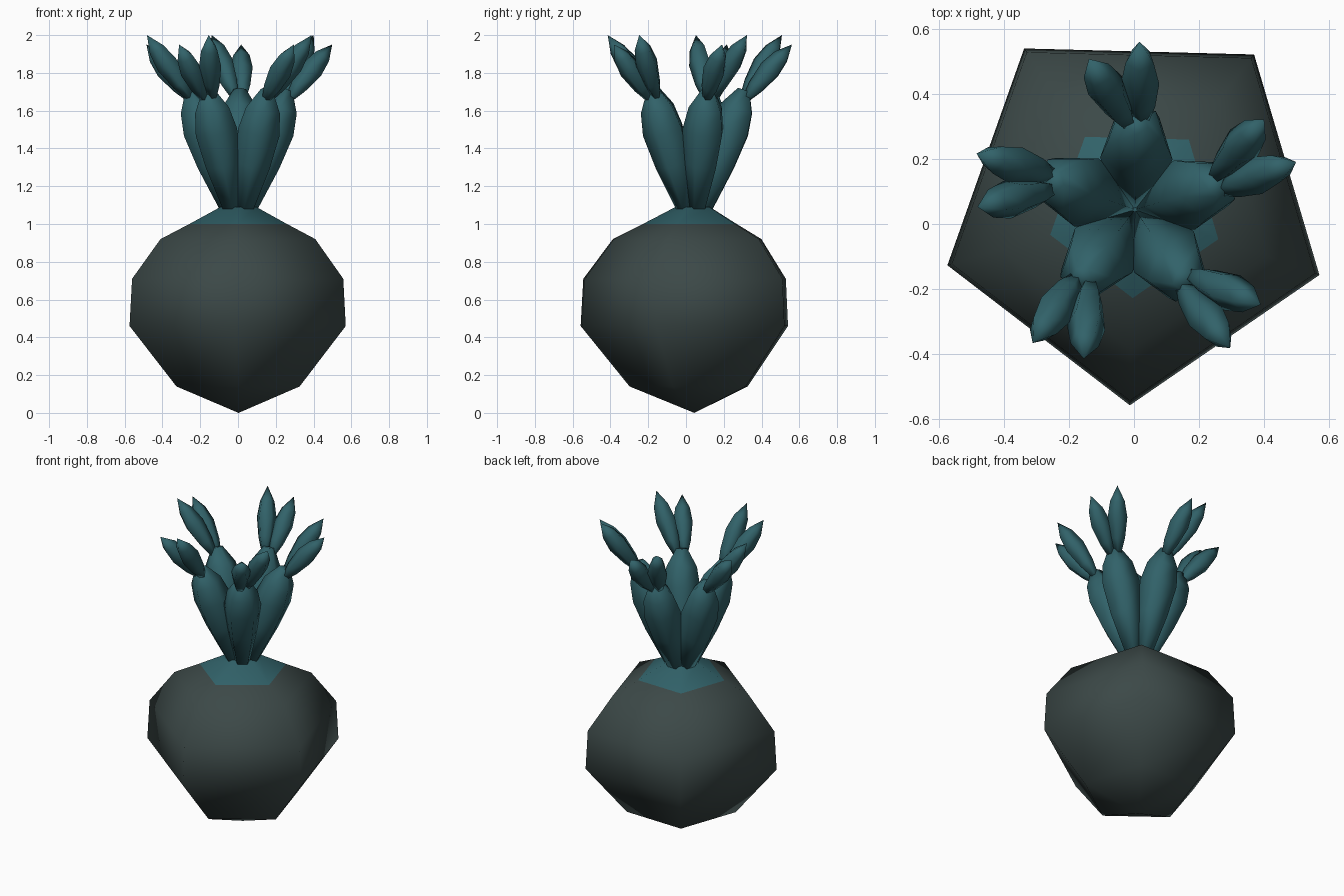
import bpy, bmesh, math
from mathutils import Vector

cube = bpy.data.objects.get("Cube")
if cube:
    bpy.data.objects.remove(cube)


def make_material(name, colour):
    m = bpy.data.materials.new(name)
    m.use_nodes = True
    m.diffuse_color = (*colour, 1)
    m.node_tree.nodes["Principled BSDF"].inputs["Base Color"].default_value = (*colour, 1)
    return m


SKIN = make_material("dark slate", (0.045, 0.066, 0.064))
LEAF = make_material("teal leaf", (0.031, 0.122, 0.142))
CENTRE = Vector((0.003, 0.044, 0))
SIDES = 5


def polar(radius, degrees, z):
    a = math.radians(degrees)
    return CENTRE + Vector((radius * math.cos(a), radius * math.sin(a), z))


def loft(name, start, end, profile, out, turn, materials):
    """Five-sided body along start-end; profile holds (fraction, radius)."""
    axis = (end - start).normalized()
    u = (out - axis * out.dot(axis)).normalized()
    v = axis.cross(u)
    bm = bmesh.new()
    rings = []
    for t, r in profile:
        c = start.lerp(end, t)
        if r == 0:
            rings.append([bm.verts.new(c)] * SIDES)
            continue
        angles = [math.radians(turn) + math.tau * k / SIDES for k in range(SIDES)]
        rings.append([bm.verts.new(c + r * (u * math.cos(a) + v * math.sin(a))) for a in angles])
    for low, high in zip(rings, rings[1:]):
        for k in range(SIDES):
            n = (k + 1) % SIDES
            corners = dict.fromkeys((low[k], low[n], high[n], high[k]))
            bm.faces.new(list(corners))
    for ring in (rings[0], rings[-1]):
        if ring[0] is not ring[1]:
            bm.faces.new(ring)
    bmesh.ops.recalc_face_normals(bm, faces=bm.faces)
    for f in bm.faces:
        f.smooth = True
    mesh = bpy.data.meshes.new(name)
    bm.to_mesh(mesh)
    bm.free()
    for m in materials:
        mesh.materials.append(m)
    obj = bpy.data.objects.new(name, mesh)
    bpy.context.collection.objects.link(obj)
    return obj


# Bulb with a leaf-coloured collar around the crown
bulb_profile = [(0, 0), (0.14, 0.343), (0.46, 0.602), (0.71, 0.588),
                (0.92, 0.431), (1.0, 0.272), (1.09, 0.1)]
bulb = loft("bulb", CENTRE.copy(), CENTRE + Vector((0, 0, 1)), bulb_profile,
            Vector((1, 0, 0)), -91.5, [SKIN, LEAF])
for face in bulb.data.polygons:
    face.material_index = int(face.center.z > 0.97)

# Five thick leaves, each carrying two small leaflets
stalk_profile = [(0, 0.05), (0.38, 0.098), (0.66, 0.117), (0.84, 0.096), (1, 0.035)]
leaflet_profile = [(0, 0.018), (0.25, 0.046), (0.55, 0.062), (0.78, 0.046), (1, 0)]
for i in range(5):
    angle = 88.5 + 72 * i
    out = polar(1, angle, 0) - CENTRE
    loft(f"leaf_{i + 1}", polar(0.052, angle, 1.08), polar(0.265, angle, 1.71),
         stalk_profile, out, 180, [LEAF])
    loft(f"outer_leaflet_{i + 1}", polar(0.265, angle - 3, 1.65), polar(0.517, angle, 1.95),
         leaflet_profile, out, 180, [LEAF])
    loft(f"upper_leaflet_{i + 1}", polar(0.255, angle + 5, 1.66), polar(0.485, angle + 18.5, 2.0),
         leaflet_profile, out, 180, [LEAF])
